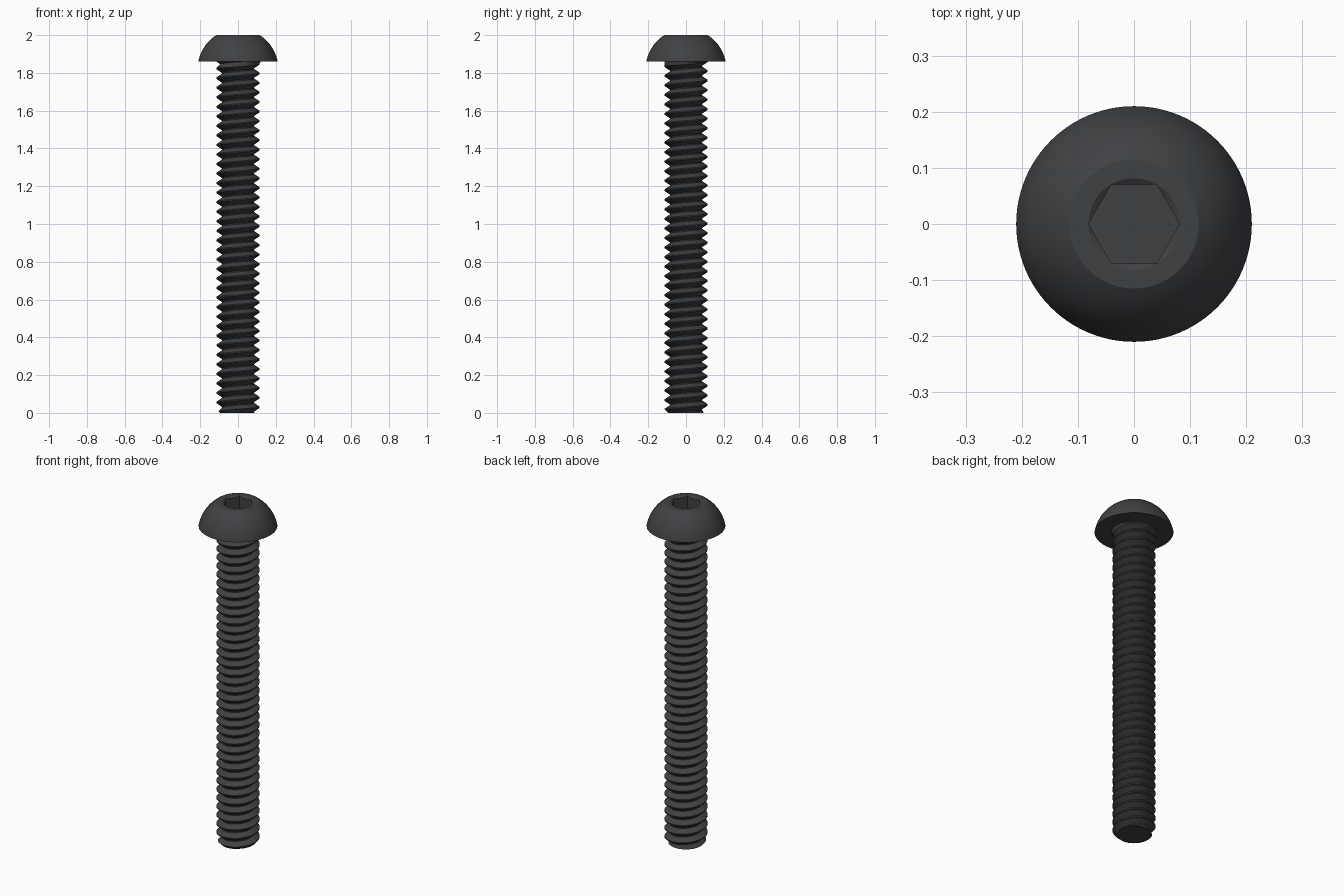
import bpy, bmesh, math

if "Cube" in bpy.data.objects:
    bpy.data.objects.remove(bpy.data.objects["Cube"])

HEAD_Z, TOP_Z = 1.86, 2.0
MAJOR, MINOR, PITCH = 0.115, 0.086, 0.0505
SEG = 48

steel = bpy.data.materials.new("black_steel")
steel.diffuse_color = (0.05, 0.053, 0.057, 1)
steel.use_nodes = True
steel.node_tree.nodes["Principled BSDF"].inputs["Base Color"].default_value = steel.diffuse_color


def finish(bm, name, mat=True):
    bmesh.ops.recalc_face_normals(bm, faces=bm.faces)
    me = bpy.data.meshes.new(name)
    bm.to_mesh(me)
    bm.free()
    ob = bpy.data.objects.new(name, me)
    bpy.context.collection.objects.link(ob)
    if mat:
        me.materials.append(steel)
    return ob


def smooth(ob):
    bpy.ops.object.select_all(action='DESELECT')
    ob.select_set(True)
    bpy.context.view_layer.objects.active = ob
    bpy.ops.object.shade_smooth_by_angle(angle=math.radians(28))


def lathe(profile, n, name, mat=True):
    # stack of rings with flat caps
    bm = bmesh.new()
    rings = [[bm.verts.new((r * math.cos(2 * math.pi * j / n),
                            r * math.sin(2 * math.pi * j / n), z))
              for j in range(n)] for r, z in profile]
    for a, b in zip(rings, rings[1:]):
        for j in range(n):
            k = (j + 1) % n
            bm.faces.new((a[j], a[k], b[k], b[j]))
    bm.faces.new(rings[0][::-1])
    bm.faces.new(rings[-1])
    return finish(bm, name, mat)


# Domed button head
centre_z, dome_r = 1.8197, 0.2138
a0 = math.atan2(HEAD_Z - centre_z, 0.21)
a1 = math.atan2(TOP_Z - centre_z, 0.115)
profile = []
for i in range(13):
    a = a0 + (a1 - a0) * i / 12
    profile.append((dome_r * math.cos(a), centre_z + dome_r * math.sin(a)))
head = lathe(profile, 96, "button_head")

# Hex socket with a countersunk rim
hex_cutter = lathe([(0.081, 1.91), (0.081, 2.05)], 6, "hex_socket_cutter", False)
rim_cutter = lathe([(0.066, 1.99), (0.0815, TOP_Z), (0.097, 2.01)], 96,
                   "socket_rim_cutter", False)
bpy.context.view_layer.objects.active = head
for cutter in (hex_cutter, rim_cutter):
    cutter.hide_render = True
    mod = head.modifiers.new("socket", 'BOOLEAN')
    mod.operation = 'DIFFERENCE'
    mod.solver = 'EXACT'
    mod.object = cutter
    bpy.ops.object.modifier_apply(modifier=mod.name)
for cutter in (hex_cutter, rim_cutter):
    bpy.data.objects.remove(cutter)
smooth(head)

# Threaded shank: helical rows clamped between the tip and the head
PHASES = (0.06, 0.44, 0.56, 0.94)      # crest end, root start, root end, crest start
SHANK_TOP = HEAD_Z + 0.005
OFFSET = 0.03


def thread_radius(z, turn):
    ph = ((z - OFFSET) / PITCH - turn) % 1.0
    d = min(ph, 1 - ph)                # 0 at crest, 0.5 at root
    t = min(1, max(0, (d - 0.06) / 0.38))
    r = MAJOR + (MINOR - MAJOR) * t
    r = min(r, 0.094 + z)              # chamfered tip
    return max(r, 0.115 - (HEAD_Z - z) * 1.5)   # neck under the head


bm = bmesh.new()
turns = range(-3, int(SHANK_TOP / PITCH) + 3)
cols = []
for j in range(SEG):
    f = j / SEG
    col = []
    for k in turns:
        for ph in PHASES:
            z = min(SHANK_TOP, max(0, OFFSET + PITCH * (k + ph + f)))
            r = thread_radius(z, f)
            col.append(bm.verts.new((r * math.cos(2 * math.pi * f),
                                     r * math.sin(2 * math.pi * f), z)))
    cols.append(col)
rows = len(cols[0])
for j in range(SEG):
    shift = len(PHASES) if j == SEG - 1 else 0   # wrap one turn down the helix
    a, b = cols[j], cols[(j + 1) % SEG]
    for i in range(rows - 1 - shift):
        bm.faces.new((a[i], b[i + shift], b[i + 1 + shift], a[i + 1]))
bmesh.ops.remove_doubles(bm, verts=bm.verts, dist=1e-5)
bmesh.ops.holes_fill(bm, edges=bm.edges, sides=0)
shank = finish(bm, "threaded_shank")
smooth(shank)
